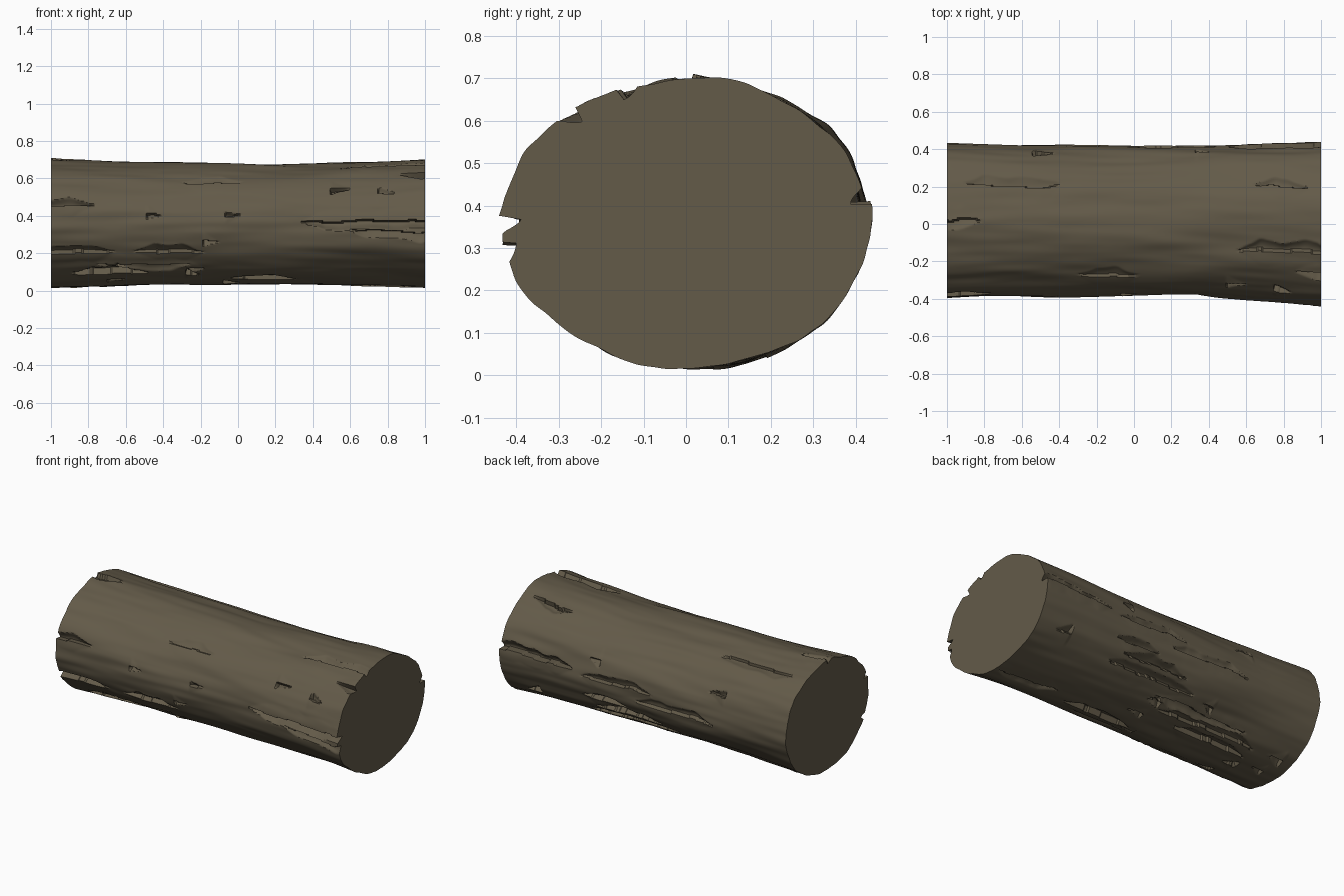
import bpy, bmesh, math, random
from mathutils import Vector, noise

cube = bpy.data.objects.get("Cube")
if cube:
    bpy.data.objects.remove(cube)

random.seed(7)
AROUND, ALONG = 320, 220

# Main bark splits: angle (0 = back, 90 = top, 180 = front), x start, x end, depth
MAIN_SPLITS = [
    (177, .34, 1.1, .05), (187, .6, 1.1, .03), (163, -1.1, -.76, .035),
    (207, -1.1, -.66, .03), (207, -.56, -.18, .025), (137, -.32, .04, .012),
    (128, .86, 1.1, .035), (112, .55, 1.1, .025), (90, -1.1, -.8, .025),
    (62, -.92, -.38, .014), (62, .64, .94, .025), (8, .5, 1.1, .045),
]
# Short chips: angle and x position
FRONT_CHIPS = [(171, -.45), (172, -.02), (151, .8), (144, .55), (24, -.48), (24, .37)]


def make_split(angle, start, end, depth, width):
    return dict(angle=math.radians(angle), start=start, end=end, depth=depth,
                width=width, side=random.choice((-1, 1)), seed=random.uniform(0, 99))


def scattered_split(angle):
    """A long split somewhere along the given angle."""
    middle, half = random.uniform(-.9, .9), random.uniform(.15, .35)
    return make_split(angle, middle - half, middle + half, random.uniform(.02, .035), .13)


def chip(angle, x):
    half = random.uniform(.03, .06)
    return make_split(angle, x - half, x + half, .03, .12)


splits = [make_split(*row, .13) for row in MAIN_SPLITS]
splits += [scattered_split(angle) for angle in range(220, 370, 12)]
splits += [chip(*place) for place in FRONT_CHIPS]
splits += [chip(random.uniform(195, 345), random.uniform(-.9, .9)) for _ in range(14)]


def trunk_section(x):
    """Centre y, half width, centre z and half height, flaring towards the ends."""
    flare = x * x
    centre_y = .017 * (1 - max(x, 0) ** 2)
    half_width = .398 + (.03 if x > 0 else .014) * flare
    return centre_y, half_width, .355, .322 + .021 * flare


def open_splits(x):
    """Splits crossing this x, with their wandering angle and tapered size."""
    found = []
    for s in splits:
        if s["start"] < x < s["end"]:
            length = s["end"] - s["start"]
            if length < .15:
                taper = (s["end"] - x) / length
            else:
                taper = min(1, (x - s["start"]) / .12, (s["end"] - x) / .12)
            wander = .05 * noise.noise(Vector((x * 5, s["seed"], 0)))
            wander += .02 * noise.noise(Vector((x * 16, s["seed"], 2)))
            ragged = 1 + .5 * noise.noise(Vector((x * 8, s["seed"], 5)))
            width = max(.01, s["width"] * taper * ragged)
            found.append((s["angle"] + wander, s["depth"] * math.sqrt(taper),
                          width, s["side"]))
    return found


def bark_offset(angle, found):
    """Steep wall on one side of a split, a ramp on the other, and a raised lip."""
    cut = lip = 0
    for centre, depth, width, side in found:
        across = ((angle - centre + math.pi) % math.tau - math.pi) * side / width
        if 0 <= across < 1:
            cut = max(cut, depth * (1 - across ** 2))
        elif -1.5 < across < 0:
            lip = max(lip, depth * .2 * (1 + across / 1.5))
    return lip - cut


def material(name, colour):
    mat = bpy.data.materials.new(name)
    mat.use_nodes = True
    mat.diffuse_color = colour
    mat.node_tree.nodes["Principled BSDF"].inputs["Base Color"].default_value = colour
    return mat


# Bark surface as a sequence of rings
bm = bmesh.new()
rings = []
for i in range(ALONG + 1):
    x = -1 + 2 * i / ALONG
    centre_y, half_width, centre_z, half_height = trunk_section(x)
    found = open_splits(x)
    ring = []
    for j in range(AROUND):
        angle = math.tau * j / AROUND
        c, s = math.cos(angle), math.sin(angle)
        swell = .016 * noise.noise(Vector((x * 1.6, c * 2.2, s * 2.2)))
        swell += .005 * noise.noise(Vector((x * 3, c * 7, s * 7)))
        grow = swell + bark_offset(angle, found)
        ring.append(bm.verts.new((x, centre_y + (half_width + grow) * c,
                                  max(0, centre_z + (half_height + grow) * s))))
    rings.append(ring)
for a, b in zip(rings, rings[1:]):
    for j in range(AROUND):
        k = (j + 1) % AROUND
        bm.faces.new((a[j], a[k], b[k], b[j]))

# Flat sawn ends
for x, ring in ((-1, rings[0]), (1, rings[-1])):
    centre_y, _, centre_z, _ = trunk_section(x)
    hub = bm.verts.new((x, centre_y, centre_z))
    for j in range(AROUND):
        bm.faces.new((hub, ring[j], ring[(j + 1) % AROUND]))
bmesh.ops.recalc_face_normals(bm, faces=bm.faces)

mesh = bpy.data.meshes.new("log")
bm.to_mesh(mesh)
bm.free()
log = bpy.data.objects.new("log", mesh)
bpy.context.collection.objects.link(log)
mesh.materials.append(material("bark brown", (.125, .103, .066, 1)))

for obj in bpy.context.selected_objects:
    obj.select_set(False)
log.select_set(True)
bpy.context.view_layer.objects.active = log
bpy.ops.object.shade_smooth_by_angle(angle=math.radians(35))
